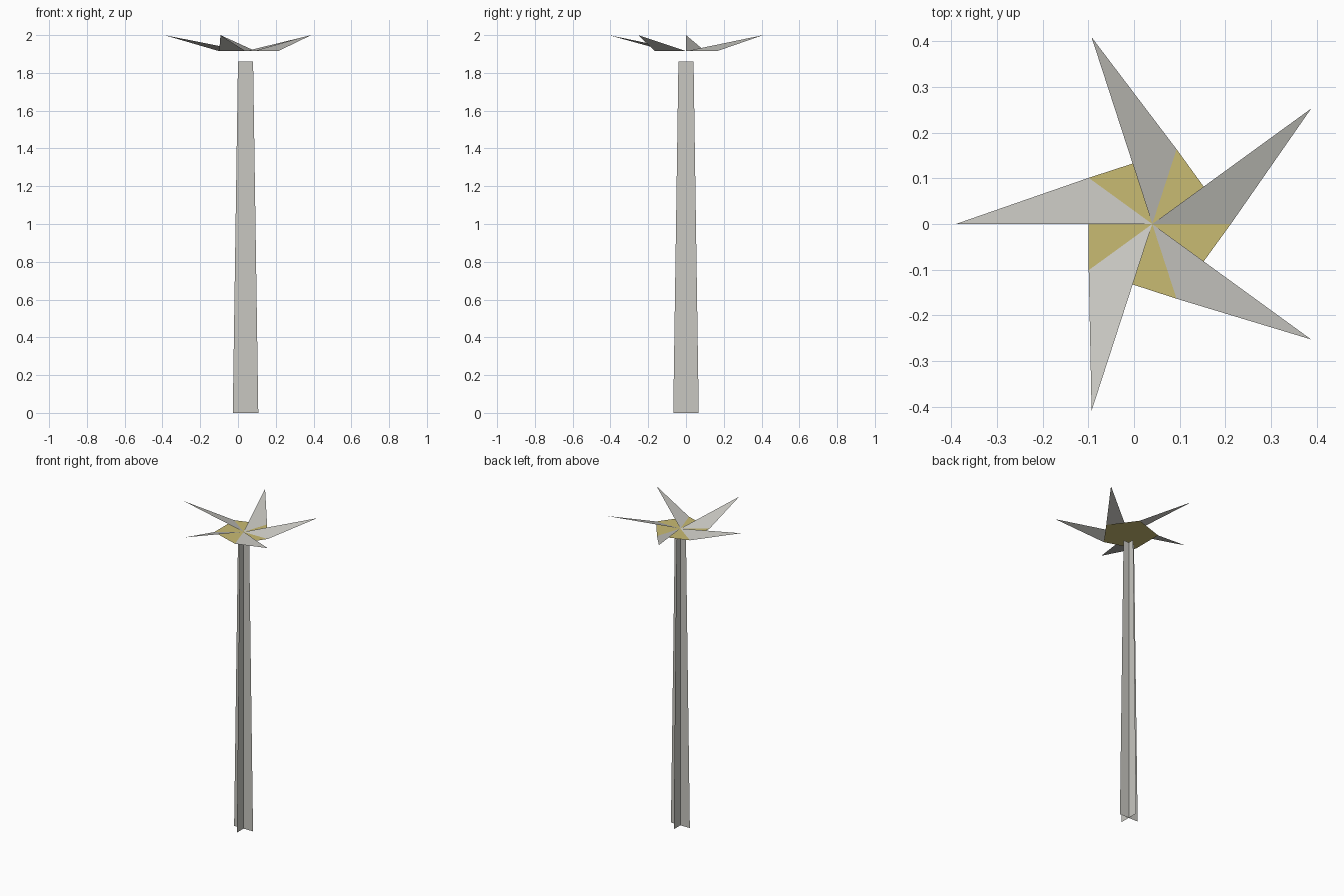
import bpy
from math import cos, sin, radians

if "Cube" in bpy.data.objects:
    bpy.data.objects.remove(bpy.data.objects["Cube"])

CX = 0.04                    # flower and stem axis in x
BASE_Z, TIP_Z = 1.915, 2.0   # flower heart and petal tip heights
HEART_R, TIP_R = 0.172, 0.43


def material(name, rgb):
    m = bpy.data.materials.new(name)
    m.diffuse_color = (*rgb, 1.0)
    m.use_nodes = True
    m.node_tree.nodes["Principled BSDF"].inputs["Base Color"].default_value = m.diffuse_color
    return m


def add_mesh(name, verts, faces, mat):
    mesh = bpy.data.meshes.new(name)
    mesh.from_pydata(verts, [], faces)
    mesh.materials.append(mat)
    obj = bpy.data.objects.new(name, mesh)
    bpy.context.collection.objects.link(obj)
    return obj


def polar(r, deg, z):
    a = radians(deg)
    return (CX + r * cos(a), r * sin(a), z)


grey = material("pale_grey", (0.578, 0.571, 0.533))
yellow = material("dull_yellow", (0.584, 0.497, 0.171))

# Stem: two crossed tapered blades
LOW, HIGH, STEM_TOP = 0.0675, 0.04, 1.86
profile = [(-LOW, 0), (LOW, 0), (HIGH, STEM_TOP), (-HIGH, STEM_TOP)]
add_mesh("stem_blade_wide", [(CX + u, 0, z) for u, z in profile], [(0, 1, 2, 3)], grey)
add_mesh("stem_blade_deep", [(CX, u, z) for u, z in profile], [(0, 1, 2, 3)], grey)

# Flower heart: flat pentagon
add_mesh("flower_heart", [polar(HEART_R, 72 * i, BASE_Z) for i in range(5)],
         [range(5)], yellow)

# Petals: five raised triangles, each hinged on a line from centre to heart corner
for i in range(5):
    add_mesh(f"petal_{i + 1}",
             [(CX, 0, BASE_Z), polar(HEART_R, 72 * i, BASE_Z),
              polar(TIP_R, 72 * i + 36, TIP_Z)],
             [(0, 1, 2)], grey)
